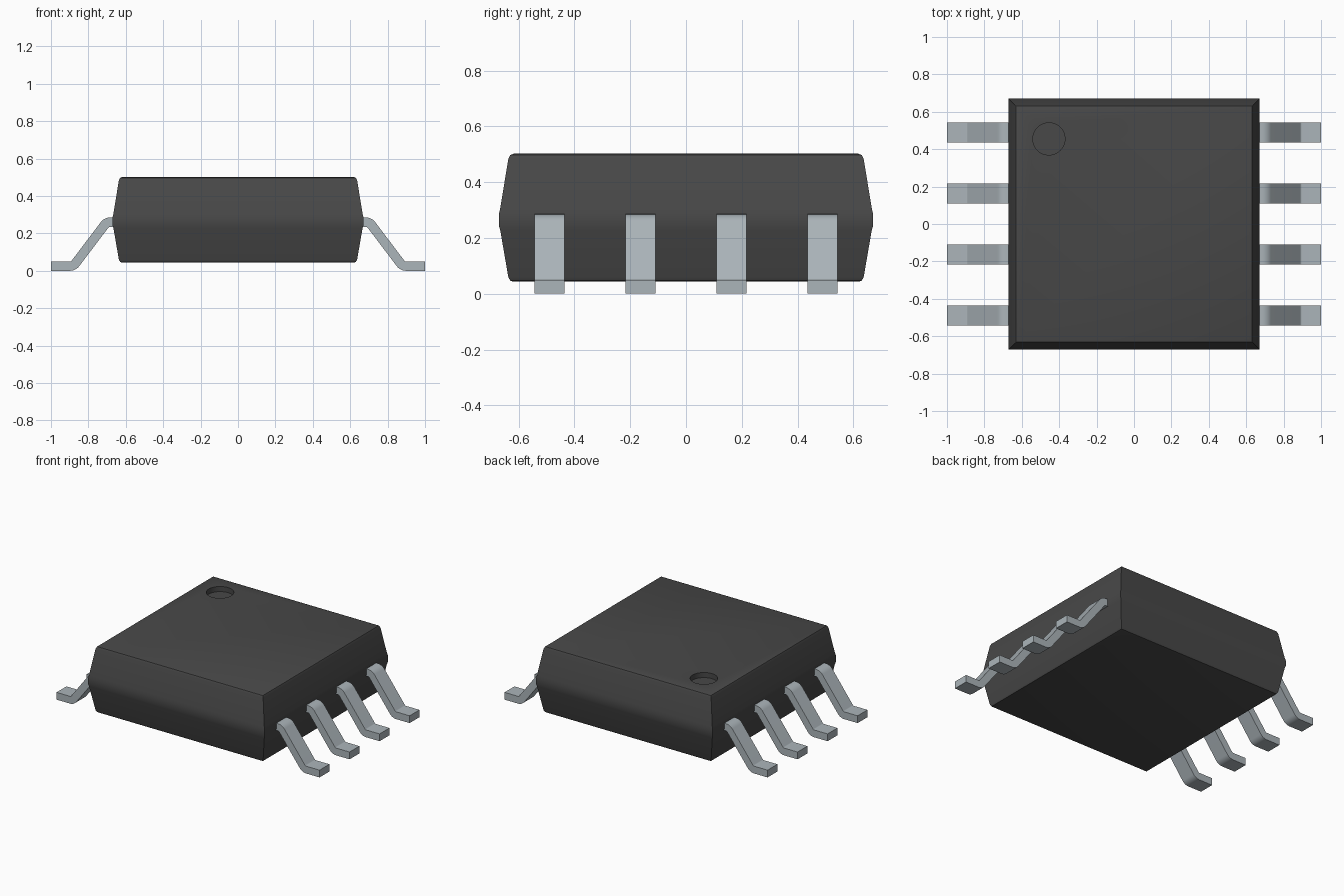
import bpy, bmesh, math
from mathutils import Vector

cube = bpy.data.objects.get("Cube")
if cube:
    bpy.data.objects.remove(cube, do_unlink=True)


def material(name, color):
    m = bpy.data.materials.new(name)
    m.use_nodes = True
    m.diffuse_color = (*color, 1)
    m.node_tree.nodes["Principled BSDF"].inputs["Base Color"].default_value = (*color, 1)
    return m


black_resin = material("black resin", (0.065, 0.065, 0.065))
tinned_metal = material("tinned metal", (0.41, 0.46, 0.49))


def finish(bm, name, mat):
    bmesh.ops.recalc_face_normals(bm, faces=bm.faces)
    mesh = bpy.data.meshes.new(name)
    bm.to_mesh(mesh)
    bm.free()
    mesh.materials.append(mat)
    obj = bpy.data.objects.new(name, mesh)
    bpy.context.collection.objects.link(obj)
    return obj


def smooth(obj, degrees):
    bpy.ops.object.select_all(action='DESELECT')
    obj.select_set(True)
    bpy.context.view_layer.objects.active = obj
    bpy.ops.object.shade_smooth_by_angle(angle=math.radians(degrees))


def fillet(points, radius, steps=5):
    """Round the inner corners of an open path with arcs."""
    path = [Vector(points[0])]
    for a, b, c in zip(points, points[1:], points[2:]):
        a, b, c = Vector(a), Vector(b), Vector(c)
        u, v = (a - b).normalized(), (c - b).normalized()
        half = u.angle(v) / 2
        centre = b + (u + v).normalized() * radius / math.sin(half)
        start = b + u * radius / math.tan(half) - centre
        end = b + v * radius / math.tan(half) - centre
        for i in range(steps + 1):
            path.append(centre + start.lerp(end, i / steps).normalized() * radius)
    path.append(Vector(points[-1]))
    return path


# Body: square rings (half width, height), tapering away from a central belt
rings = [(0.618, 0.043), (0.630, 0.047), (0.637, 0.060),
         (0.666, 0.228), (0.671, 0.245), (0.671, 0.285), (0.666, 0.306),
         (0.637, 0.483), (0.630, 0.497), (0.618, 0.502)]
bm = bmesh.new()
loops = [[bm.verts.new((sx * w, sy * w, z))
          for sx, sy in ((-1, -1), (1, -1), (1, 1), (-1, 1))] for w, z in rings]
for low, high in zip(loops, loops[1:]):
    for i in range(4):
        j = (i + 1) % 4
        bm.faces.new((low[i], low[j], high[j], high[i]))
bm.faces.new(loops[0])
bm.faces.new(loops[-1])
body = finish(bm, "body", black_resin)

# Round orientation dimple sunk into the top
bpy.ops.mesh.primitive_cylinder_add(vertices=48, radius=0.086, depth=0.08,
                                    location=(-0.455, 0.455, 0.507))
cutter = bpy.context.object
cutter.name = "dimple_cutter"
cutter.data.materials.append(black_resin)
cut = body.modifiers.new("dimple", 'BOOLEAN')
cut.operation = 'DIFFERENCE'
cut.solver = 'EXACT'
cut.object = cutter
bpy.context.view_layer.objects.active = body
bpy.ops.object.modifier_apply(modifier="dimple")
bpy.data.objects.remove(cutter, do_unlink=True)
smooth(body, 35)


# Leads: a bent strip, with its outline offset from the centre line
def lead(name, side, y, width=0.107, thick=0.05):
    path = fillet([(0.62, 0.26), (0.702, 0.26), (0.88, 0.025), (1.0, 0.025)], 0.035)
    upper, lower = [], []
    for i, p in enumerate(path):
        before = (p - path[i - 1]).normalized() if i else Vector((1, 0))
        after = (path[i + 1] - p).normalized() if i + 1 < len(path) else Vector((1, 0))
        t = (before + after).normalized()
        n = Vector((-t.y, t.x)) * thick / 2
        upper.append(p + n)
        lower.append(p - n)
    bm = bmesh.new()
    outline = upper + lower[::-1]
    face = bm.faces.new([bm.verts.new((side * p.x, y - width / 2, p.y)) for p in outline])
    grown = bmesh.ops.extrude_face_region(bm, geom=[face])["geom"]
    bmesh.ops.translate(bm, vec=(0, width, 0),
                        verts=[v for v in grown if isinstance(v, bmesh.types.BMVert)])
    smooth(finish(bm, name, tinned_metal), 35)


for side, label in ((1, "left"), (-1, "right")):
    for i in range(4):
        lead(f"{label}_lead_{i + 1}", side, (i - 1.5) * 0.326)
